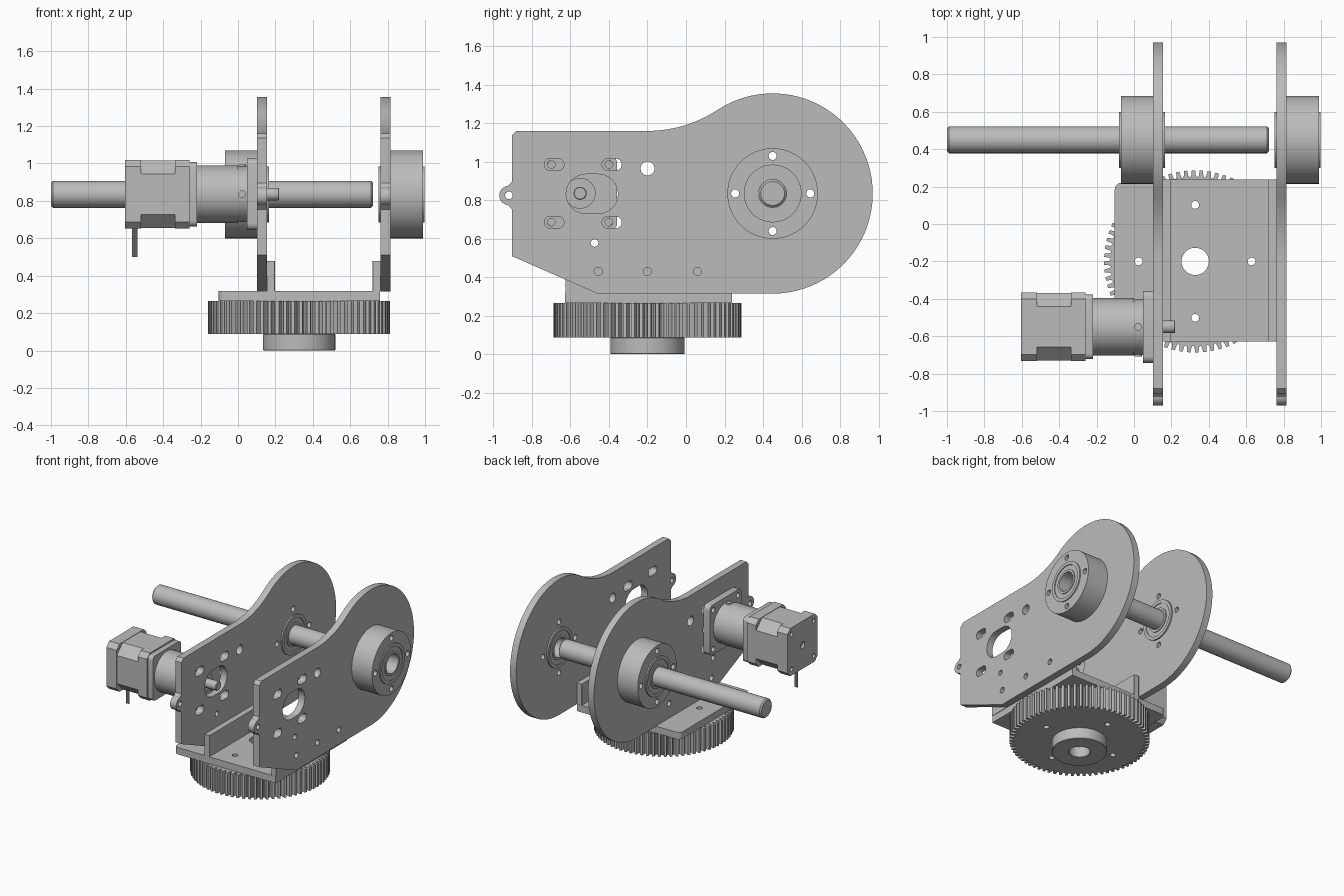
import bpy, bmesh
from math import radians, cos, sin, tau
from mathutils import Matrix

cube = bpy.data.objects.get("Cube")
if cube:
    bpy.data.objects.remove(cube)

grey = bpy.data.materials.new("machined grey")
grey.use_nodes = True
COLOUR = (0.5, 0.5, 0.5, 1)
grey.diffuse_color = COLOUR
grey.node_tree.nodes["Principled BSDF"].inputs["Base Color"].default_value = COLOUR

# Each matrix turns a flat outline so that it is extruded along that axis
AXES = {
    "x": Matrix(((0, 0, 1, 0), (1, 0, 0, 0), (0, 1, 0, 0), (0, 0, 0, 1))),
    "y": Matrix(((0, 1, 0, 0), (0, 0, 1, 0), (1, 0, 0, 0), (0, 0, 0, 1))),
    "z": Matrix.Identity(4),
}


def arc(c, r, a, b, n):
    angles = [radians(a + (b - a) * i / n) for i in range(n + 1)]
    return [(c[0] + r * cos(t), c[1] + r * sin(t)) for t in angles]


def circle(c, r, n=32):
    return arc(c, r, 0, 360, n)[:-1]


def rounded(c, hw, hh, r, n=4):
    """Rectangle with rounded corners; n=1 gives chamfers."""
    pts = []
    for k, (sx, sy) in enumerate(((1, 1), (-1, 1), (-1, -1), (1, -1))):
        corner = (c[0] + sx * (hw - r), c[1] + sy * (hh - r))
        pts += arc(corner, r, 90 * k, 90 * k + 90, n)
    return pts


def slot(c, half, r):
    right, left = (c[0] + half, c[1]), (c[0] - half, c[1])
    return arc(right, r, -90, 90, 12) + arc(left, r, 90, 270, 12)


def ring_of(c, r, hole, start=0):
    """Four holes evenly spaced on a bolt circle."""
    return [circle(p, hole, 16) for p in arc(c, r, start, start + 270, 3)]


def slab(name, loops, lo, hi, axis="x", bevel=0):
    """Extrude an outline, with inner loops as holes, from lo to hi."""
    curve = bpy.data.curves.new(name, "CURVE")
    curve.dimensions = "2D"
    curve.fill_mode = "BOTH"
    curve.extrude = (hi - lo) / 2
    for loop in loops:
        spline = curve.splines.new("POLY")
        spline.points.add(len(loop) - 1)
        for point, (u, v) in zip(spline.points, loop):
            point.co = (u, v, 0, 1)
        spline.use_cyclic_u = True
    helper = bpy.data.objects.new(name + " outline", curve)
    bpy.context.collection.objects.link(helper)
    graph = bpy.context.evaluated_depsgraph_get()
    mesh = bpy.data.meshes.new_from_object(helper.evaluated_get(graph))
    bpy.data.objects.remove(helper)
    mesh.name = name
    bm = bmesh.new()
    bm.from_mesh(mesh)
    bmesh.ops.remove_doubles(bm, verts=bm.verts, dist=0.00005)
    bmesh.ops.transform(bm, verts=bm.verts,
                        matrix=AXES[axis] @ Matrix.Translation((0, 0, (lo + hi) / 2)))
    bmesh.ops.recalc_face_normals(bm, faces=bm.faces)
    flat = radians(1)
    bmesh.ops.dissolve_limit(bm, angle_limit=flat, verts=[], edges=bm.edges)
    for face in bm.faces:
        face.smooth = True
    bm.to_mesh(mesh)
    bm.free()
    mesh.set_sharp_from_angle(angle=radians(30))
    mesh.materials.clear()
    mesh.materials.append(grey)
    obj = bpy.data.objects.new(name, mesh)
    bpy.context.collection.objects.link(obj)
    if bevel:
        mod = obj.modifiers.new("edge bevel", "BEVEL")
        mod.width = bevel
        mod.limit_method = "ANGLE"
        mod.angle_limit = radians(40)
    return obj


AXLE = (0.45, 0.835)      # y, z of the long shaft
MOTOR = (-0.55, 0.836)    # y, z of the motor
TURN = (0.327, -0.2)      # x, y of the turntable

# Side plates: straight arm sweeping into a large round end, with a small ear
outline = [(-0.905, 0.51), (-0.905, 0.755)]
outline += arc((-0.92, 0.825), 0.05, 265, 95, 14)
outline += [(-0.905, 0.895), (-0.905, 1.135), (-0.88, 1.16)]
outline += arc((-0.2, 1.82), 0.66, 270, 303.4, 12)[:-1]
outline += arc(AXLE, 0.52, 123.4, -90, 48)
outline += [(-0.46, 0.315)]
cuts = [circle((-0.92, 0.825), 0.02, 16), circle((-0.2, 0.965), 0.036),
        circle((-0.475, 0.578), 0.02, 16), slot((-0.488, 0.833), 0.033, 0.102),
        circle(AXLE, 0.145, 48)]
cuts += [circle((y, 0.43), 0.022, 16) for y in (-0.455, -0.2, 0.06)]
cuts += [slot((y, z), 0.02, 0.031) for y in (-0.685, -0.385) for z in (0.685, 0.985)]
cuts += ring_of(AXLE, 0.195, 0.021)
for side, x in (("right", 0.102), ("left", 0.763)):
    slab(side + "_side_plate", [outline] + cuts, x, x + 0.052)

# Bearing hubs on the outer faces of the plates
for side, lo, hi, b_lo, b_hi in (("right", -0.07, 0.102, -0.08, 0.165),
                                 ("left", 0.815, 0.988, 0.752, 0.996)):
    slab(side + "_hub", [circle(AXLE, 0.235, 64), circle(AXLE, 0.145, 48)]
         + ring_of(AXLE, 0.195, 0.021), lo, hi)
    slab(side + "_bearing_outer_race", [circle(AXLE, 0.15, 48), circle(AXLE, 0.125, 48)],
         b_lo, b_hi)
    slab(side + "_bearing_shield", [circle(AXLE, 0.126, 48), circle(AXLE, 0.088, 48)],
         b_lo + 0.006, b_hi - 0.006)
    slab(side + "_bearing_inner_race", [circle(AXLE, 0.09, 48), circle(AXLE, 0.0725, 48)],
         b_lo, b_hi)
slab("long_shaft", [circle(AXLE, 0.072, 48)], -1.0, 0.722, bevel=0.01)

# Base plate with a slightly longer middle, and the angle brackets on it
left, right, front, back = -0.103, 0.76, -0.628, 0.22
base = arc((left + 0.035, back - 0.035), 0.035, 180, 90, 5)
base += [(0.155, back), (0.155, 0.238), (right, 0.238), (right, front)]
base += arc((left + 0.035, front + 0.035), 0.035, 270, 180, 5)
bolt_holes = ring_of(TURN, 0.302, 0.021)
bore = circle(TURN, 0.073)
slab("base_plate", [base, bore] + bolt_holes, 0.265, 0.318, "z")
for side, x in (("right", 0.154), ("left", 0.72)):
    slab(side + "_bracket", [rounded((x + 0.0215, -0.195), 0.0215, 0.432, 0.002, 1)],
         0.317, 0.48, "z")

# Toothed turntable wheel and the boss below it
TEETH = 72
teeth = []
for i in range(TEETH):
    for part, r in ((0, 0.487), (0.42, 0.487), (0.5, 0.462), (0.62, 0.452),
                    (0.8, 0.452), (0.92, 0.462)):
        t = tau * (i + part) / TEETH
        teeth.append((TURN[0] + r * cos(t), TURN[1] + r * sin(t)))
slab("toothed_wheel", [teeth, bore] + bolt_holes, 0.088, 0.265, "z")
slab("wheel_boss", [circle(TURN, 0.193, 48), bore], 0, 0.089, "z", bevel=0.004)

# Motor body: two end caps, a deeper chamfered core, and a front flange
rear_holes = ring_of(MOTOR, 0.19, 0.017, 45) + [circle(MOTOR, 0.025, 20)]
slab("motor_rear_face", [rounded(MOTOR, 0.183, 0.183, 0.035, 1)] + rear_holes, -0.605, -0.585)
slab("motor_rear_cap", [rounded(MOTOR, 0.183, 0.183, 0.035, 1)], -0.586, -0.518)
slab("motor_core", [rounded(MOTOR, 0.18, 0.18, 0.072, 1)], -0.519, -0.336)
slab("motor_front_cap", [rounded(MOTOR, 0.183, 0.183, 0.035, 1)], -0.337, -0.26)
slab("motor_front_flange", [rounded(MOTOR, 0.172, 0.172, 0.03, 4)], -0.261, -0.218)

# Gearbox, mounting flange and output shaft
slab("gearbox", [circle(MOTOR, 0.154, 48)], -0.219, 0.0)
slab("gearbox_collar", [circle(MOTOR, 0.15, 48)], -0.001, 0.05)
slab("mounting_flange", [rounded(MOTOR, 0.192, 0.192, 0.035, 5)]
     + ring_of(MOTOR, 0.212, 0.02, 45), 0.049, 0.101)
slab("gearbox_nose", [circle(MOTOR, 0.08)], 0.1, 0.112)
slab("output_shaft", [circle(MOTOR, 0.034, 24)], 0.11, 0.22, bevel=0.004)
for z in (0.755, 0.918):
    slab("face_screw", [circle((-0.465, z), 0.016, 16)], 0.1, 0.108)
slab("top_clamp_screw", [circle((0.022, MOTOR[0]), 0.02, 16)], 0.97, 0.995, "z")
slab("front_clamp_screw", [circle((MOTOR[1], 0.022), 0.02, 16)], -0.709, -0.68, "y")

# Pair of motor leads
for x in (-0.558, -0.544):
    slab("motor_lead", [circle((x, MOTOR[0]), 0.008, 10)], 0.5, 0.66, "z")
